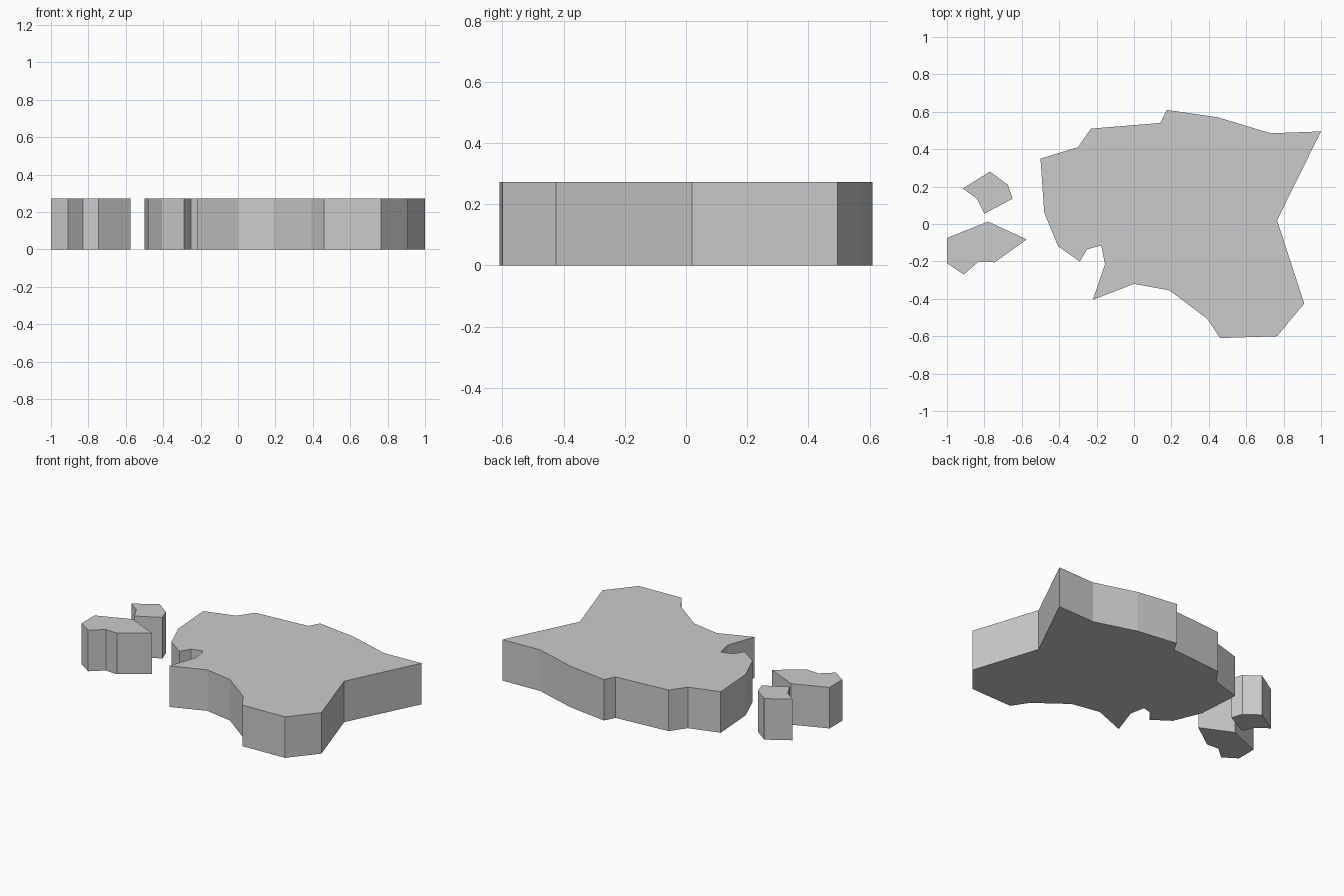
import bpy
import bmesh

if "Cube" in bpy.data.objects:
    bpy.data.objects.remove(bpy.data.objects["Cube"], do_unlink=True)

HEIGHT = 0.272

# One flat grey for every piece
grey = bpy.data.materials.new("light_grey")
grey.use_nodes = True
colour = (0.6, 0.6, 0.6, 1)
grey.diffuse_color = colour
grey.node_tree.nodes["Principled BSDF"].inputs["Base Color"].default_value = colour


def slab(name, outline):
    """Extrude a flat outline into a straight-sided slab standing on the ground."""
    mesh = bpy.data.meshes.new(name)
    bm = bmesh.new()
    base = bm.faces.new([bm.verts.new((x, y, 0)) for x, y in outline])
    result = bmesh.ops.extrude_face_region(bm, geom=[base], use_keep_orig=True)
    top = [v for v in result["geom"] if isinstance(v, bmesh.types.BMVert)]
    bmesh.ops.translate(bm, verts=top, vec=(0, 0, HEIGHT))
    bmesh.ops.recalc_face_normals(bm, faces=bm.faces)
    bm.to_mesh(mesh)
    bm.free()
    mesh.materials.append(grey)
    obj = bpy.data.objects.new(name, mesh)
    bpy.context.collection.objects.link(obj)
    return obj


# Large landmass, clockwise from its western corner
slab("main_land", [
    (-0.5, 0.35), (-0.3, 0.41), (-0.23, 0.51), (0.14, 0.54),
    (0.175, 0.61), (0.45, 0.57), (0.73, 0.485), (1, 0.495),
    (0.765, 0.02), (0.91, -0.425), (0.765, -0.6), (0.46, -0.61),
    (0.39, -0.505), (0.19, -0.355), (0, -0.32), (-0.22, -0.405),
    (-0.155, -0.215), (-0.175, -0.115), (-0.25, -0.135),
    (-0.29, -0.2), (-0.405, -0.12), (-0.48, 0.06)])

# Two small islands off the western side
slab("north_island", [
    (-0.915, 0.19), (-0.77, 0.28), (-0.675, 0.21),
    (-0.65, 0.135), (-0.8, 0.055), (-0.84, 0.135)])
slab("south_island", [
    (-1, -0.075), (-0.78, 0.013), (-0.574, -0.083), (-0.745, -0.205),
    (-0.83, -0.2), (-0.91, -0.27), (-1, -0.21)])
